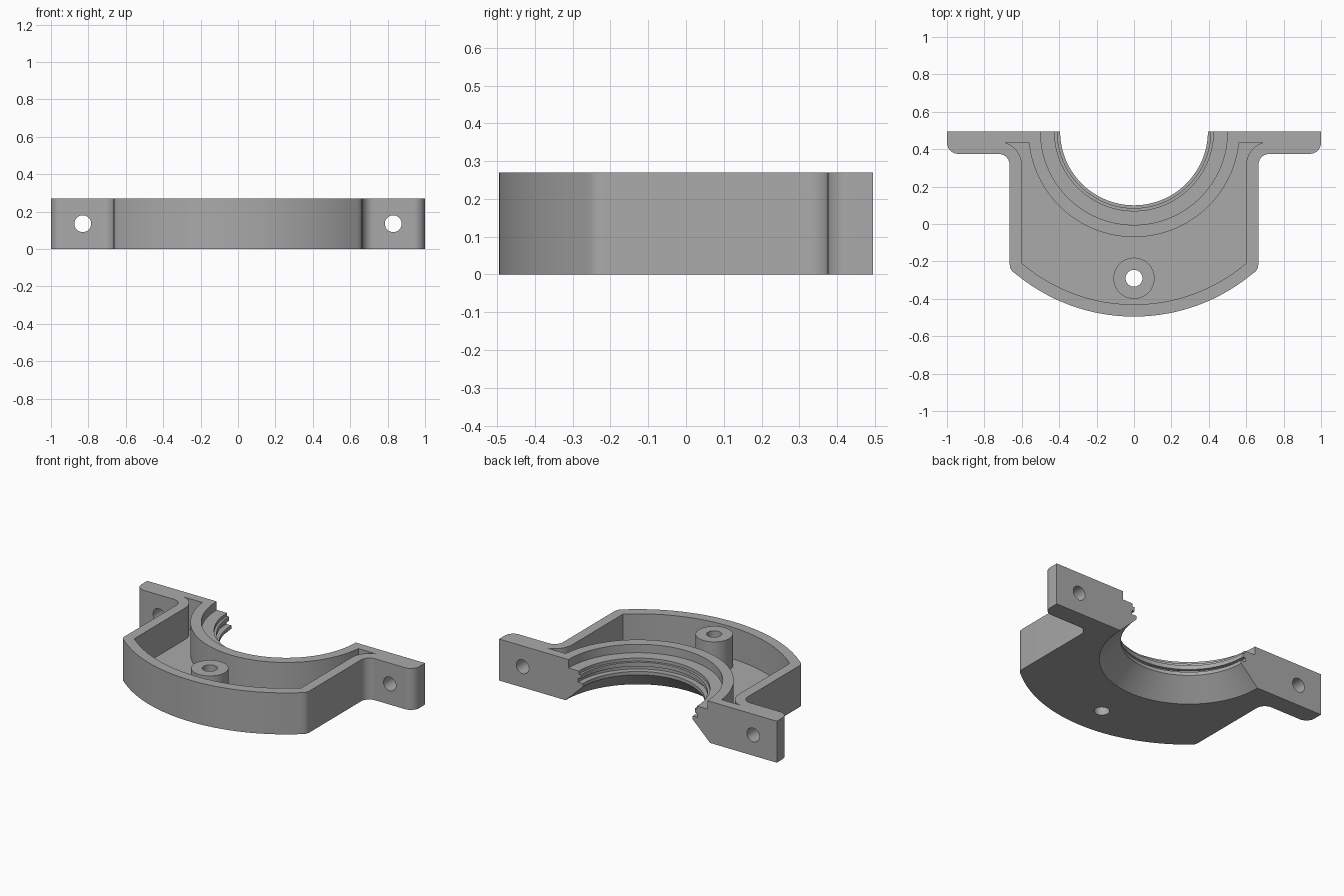
import bpy, bmesh, math
from mathutils import Matrix

if "Cube" in bpy.data.objects:
    bpy.data.objects.remove(bpy.data.objects["Cube"])

H, YC = 0.27, 0.495          # height, y of the bore axis (also the back face)
FLOOR = 0.065


def arc(cx, cy, r, a0, a1, n):
    return [(cx + r * math.cos(math.radians(a0 + (a1 - a0) * i / n)),
             cy + r * math.sin(math.radians(a0 + (a1 - a0) * i / n))) for i in range(n + 1)]


def mirrored(right):
    return right + [(-x, y) for x, y in reversed(right) if abs(x) > 1e-6]


def finish(bm, name):
    bmesh.ops.recalc_face_normals(bm, faces=bm.faces)
    me = bpy.data.meshes.new(name)
    bm.to_mesh(me)
    bm.free()
    ob = bpy.data.objects.new(name, me)
    bpy.context.collection.objects.link(ob)
    return ob


def prism(name, pts, z0, z1):
    bm = bmesh.new()
    lo = [bm.verts.new((x, y, z0)) for x, y in pts]
    hi = [bm.verts.new((x, y, z1)) for x, y in pts]
    bm.faces.new(lo)
    bm.faces.new(hi)
    for i in range(len(pts)):
        j = (i + 1) % len(pts)
        bm.faces.new((lo[i], lo[j], hi[j], hi[i]))
    return finish(bm, name)


def lathe(name, profile, n=128):
    bm = bmesh.new()
    rings = [[bm.verts.new((x, y, z)) for x, y in arc(0, YC, r, 0, 360 - 360 / n, n - 1)]
             for r, z in profile]
    for a, b in zip(rings, rings[1:]):
        for i in range(n):
            j = (i + 1) % n
            bm.faces.new((a[i], a[j], b[j], b[i]))
    bm.faces.new(rings[0])
    bm.faces.new(rings[-1])
    return finish(bm, name)


def boolean(target, tool, op):
    m = target.modifiers.new(op, 'BOOLEAN')
    m.operation, m.object, m.solver = op, tool, 'EXACT'
    bpy.context.view_layer.objects.active = target
    bpy.ops.object.modifier_apply(modifier=m.name)
    bpy.data.objects.remove(tool)


# Outer body with flanges and a curved front
R = 0.99
a_front = -math.degrees(math.acos(0.61 / R))
outline = arc(0, YC, R, -90, a_front, 28)
outline += [(0.634, -0.266), (0.652, -0.252), (0.662, -0.235), (0.665, -0.215)]
outline += arc(0.725, 0.315, 0.06, 180, 90, 10)
outline += arc(0.94, 0.435, 0.06, -90, 0, 10)
outline += [(1.0, YC)]
housing = prism("bearing_housing_half", mirrored(outline), 0, H)

# Open pocket around the bearing ring
RI, YP, RR = 0.925, 0.435, 0.565
a_corner = -math.degrees(math.acos(0.60 / RI))
pocket = arc(0, YC, RI, -90, a_corner, 28)
pocket += arc(0.725, 0.315, 0.125, 180, 106.3, 10)
a_ring = -math.degrees(math.asin((YC - YP) / RR))
pocket += arc(0, YC, RR, a_ring, -90, 40)
right = pocket
left = [(-x, y) for x, y in reversed(pocket)]
boolean(housing, prism("pocket_cutter", right + left[1:-1], FLOOR, 0.4), 'DIFFERENCE')

# Screw boss standing in the pocket
boss = prism("screw_boss", arc(0, -0.29, 0.11, 0, 352.5, 47), 0.03, H)
boolean(housing, boss, 'UNION')
hole = prism("boss_hole_cutter", arc(0, -0.29, 0.045, 0, 348.75, 31), -0.1, 0.4)
boolean(housing, hole, 'DIFFERENCE')

# Stepped, grooved bore with a conical underside
bore = [(0.572, -0.05), (0.395, 0.12), (0.395, 0.142), (0.43, 0.142), (0.43, 0.168),
        (0.41, 0.168), (0.41, 0.195), (0.425, 0.195), (0.425, 0.215), (0.50, 0.215), (0.50, 0.35)]
boolean(housing, lathe("bore_cutter", bore), 'DIFFERENCE')

# Flange bolt holes
for s in (-1, 1):
    bolt = prism("bolt_cutter", arc(0, 0, 0.045, 0, 348.75, 31), -0.3, 0.3)
    bolt.data.transform(Matrix.Translation((s * 0.83, YC, 0.135)) @ Matrix.Rotation(math.pi / 2, 4, 'X'))
    boolean(housing, bolt, 'DIFFERENCE')

# Grey metal
mat = bpy.data.materials.new("plain grey")
mat.diffuse_color = (0.4, 0.4, 0.4, 1)
mat.use_nodes = True
mat.node_tree.nodes["Principled BSDF"].inputs["Base Color"].default_value = mat.diffuse_color
housing.data.materials.clear()
housing.data.materials.append(mat)
for p in housing.data.polygons:
    p.material_index = 0
bpy.ops.object.select_all(action='DESELECT')
housing.select_set(True)
bpy.context.view_layer.objects.active = housing
bpy.ops.object.shade_smooth_by_angle(angle=math.radians(25))
